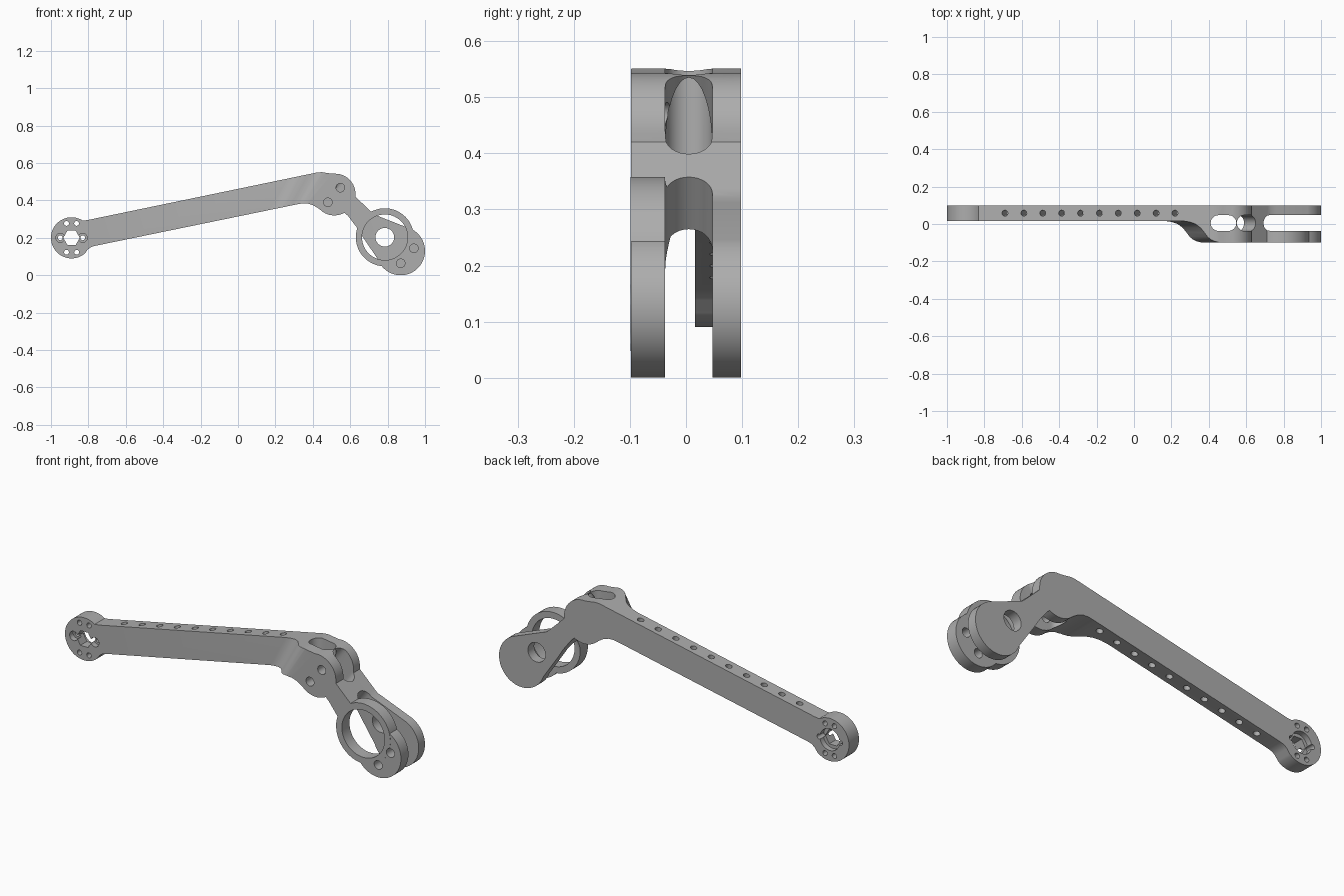
import bpy, bmesh, math
from mathutils import Vector

if "Cube" in bpy.data.objects:
    bpy.data.objects.remove(bpy.data.objects["Cube"])

grey = bpy.data.materials.new("machined_grey")
grey.diffuse_color = (0.42, 0.42, 0.42, 1)
grey.use_nodes = True
grey.node_tree.nodes["Principled BSDF"].inputs["Base Color"].default_value = grey.diffuse_color


def prism(name, points, vec):
    """Solid made by sweeping a closed 3D outline along a vector."""
    bm = bmesh.new()
    a = [bm.verts.new(Vector(p)) for p in points]
    b = [bm.verts.new(Vector(p) + Vector(vec)) for p in points]
    n = len(a)
    bm.faces.new(a)
    bm.faces.new(b[::-1])
    for i in range(n):
        bm.faces.new((a[i], b[i], b[(i + 1) % n], a[(i + 1) % n]))
    bmesh.ops.recalc_face_normals(bm, faces=bm.faces)
    me = bpy.data.meshes.new(name)
    bm.to_mesh(me)
    bm.free()
    ob = bpy.data.objects.new(name, me)
    bpy.context.collection.objects.link(ob)
    return ob


def arc(cx, cz, r, a0, a1, n):
    return [(cx + r * math.cos(math.radians(a0 + (a1 - a0) * i / n)),
             cz + r * math.sin(math.radians(a0 + (a1 - a0) * i / n))) for i in range(n + 1)]


def plate(name, outline, y0, y1):
    return prism(name, [(x, y0, z) for x, z in outline], (0, y1 - y0, 0))


def disc(name, x, z, r, y0, y1, n=32):
    return plate(name, arc(x, z, r, 0, 360, n)[:-1], y0, y1)


def combine(body, tool, op='DIFFERENCE'):
    m = body.modifiers.new("bool", 'BOOLEAN')
    m.operation, m.object, m.solver = op, tool, 'EXACT'
    bpy.context.view_layer.objects.active = body
    bpy.ops.object.modifier_apply(modifier=m.name)
    bpy.data.objects.remove(tool)


def slot(c1, c2, axis, y, r, half):
    """Round-ended slot cutter between two centres in the xz plane."""
    c1, c2 = Vector((c1[0], y, c1[1])), Vector((c2[0], y, c2[1]))
    d, ax, side = (c2 - c1).normalized(), Vector((axis[0], 0, axis[1])).normalized(), Vector((0, 1, 0))
    pts = []
    for c, start in ((c2, -90), (c1, 90)):
        for i in range(17):
            t = math.radians(start + 180 * i / 16)
            pts.append(c + d * r * math.cos(t) + side * r * math.sin(t) - ax * half)
    return prism("slot_cutter", pts, ax * 2 * half)


# Side outline: hub, straight arm, elbow lobe, neck and end lobe
outline = arc(-0.89, 0.2, 0.11, 57, 310, 40)
outline += [(-0.803, 0.138), (-0.785, 0.151), (-0.765, 0.157), (0.31, 0.378),
            (0.345, 0.384), (0.375, 0.383), (0.405, 0.373)]
outline += arc(0.515, 0.43, 0.11, 225, 300, 12)
outline += [(0.59, 0.315), (0.634, 0.257), (0.66, 0.215)]
outline += arc(0.87, 0.13, 0.13, 200, 423, 36)
outline += [(0.76, 0.312), (0.73, 0.323), (0.714, 0.337), (0.628, 0.42)]
outline += arc(0.52, 0.435, 0.108, 0, 85, 16)
outline += [(0.505, 0.543), (0.475, 0.547), (0.45, 0.551), (0.425, 0.55), (-0.805, 0.295)]
arm = plate("control_arm", outline, -0.098, 0.098)

# Bearing ring on the front plate
combine(arm, disc("ring", 0.785, 0.203, 0.155, -0.099, -0.02, 72), 'UNION')

# Thin the arm from the front, with a swept step before the elbow
step = [(-1.6, -0.3), (-1.6, 0.016), (0, 0.016), (0.03, 0.011), (0.058, 0), (0.082, -0.02),
        (0.1, -0.045), (0.115, -0.068), (0.13, -0.083), (0.15, -0.093), (0.18, -0.1), (0.19, -0.3)]
lean = Vector((0.57, 0, 1))
combine(arm, prism("step_cutter",
                   [Vector((0.225 + u, y, 0.45)) - lean * 0.75 for u, y in step], lean * 1.4))

# Elbow slot: a straight part and a tilted part, then the open fork slot
r, ym = 0.042, 0.005
combine(arm, slot((0.452, 0.45), (0.505, 0.45), (0, 1), ym, r, 0.3))
combine(arm, slot((0.553, 0.473), (0.617, 0.425), (0.6, 0.8), ym, r, 0.3))
combine(arm, slot((0.694, 0.286), (1.186, -0.056), (0.57, 0.82), ym, r, 0.6))

# Bearing bore in front, smaller pivot bore in the back plate
combine(arm, disc("bore", 0.785, 0.203, 0.122, -0.2, 0.0, 72))
combine(arm, disc("bore", 0.785, 0.203, 0.05, 0.0, 0.2))

# Pin holes in the front lugs
for x, z in ((0.48, 0.39), (0.547, 0.468), (0.94, 0.144), (0.87, 0.064)):
    combine(arm, disc("pin_hole", x, z, 0.023, -0.2, 0.0, 24))

# Hub: hexagonal bore, round recess at the back, bolt holes
combine(arm, disc("hub_hex", -0.89, 0.2, 0.044, -0.1, 0.2, 6))
combine(arm, disc("hub_recess", -0.89, 0.2, 0.056, 0.07, 0.2))
for s in (-1, 1):
    combine(arm, disc("hub_counterbore", -0.89 + s * 0.06, 0.2, 0.024, -0.1, 0.045, 24))
    combine(arm, disc("hub_bolt", -0.89 + s * 0.06, 0.2, 0.013, -0.1, 0.2, 16))
    for t in (-1, 1):
        combine(arm, disc("hub_bolt", -0.89 + s * 0.027, 0.2 + t * 0.077, 0.013, -0.1, 0.2, 16))

# Row of holes drilled square to the arm
along = Vector((1, 0, 0.207)).normalized()
up = Vector((-along.z, 0, along.x))
for i in range(10):
    x = -0.69 + 0.101 * i
    top = Vector((x, 0.058, 0.319 + 0.207 * (x + 0.69)))
    ring = [top + 0.05 * up + 0.016 * (along * math.cos(math.pi * k / 8)
            + Vector((0, math.sin(math.pi * k / 8), 0))) for k in range(16)]
    combine(arm, prism("arm_hole", ring, -0.3 * up))

arm.data.materials.clear()
arm.data.materials.append(grey)
for p in arm.data.polygons:
    p.material_index = 0
bpy.ops.object.select_all(action='DESELECT')
arm.select_set(True)
bpy.context.view_layer.objects.active = arm
bpy.ops.object.shade_smooth_by_angle(angle=math.radians(30))
